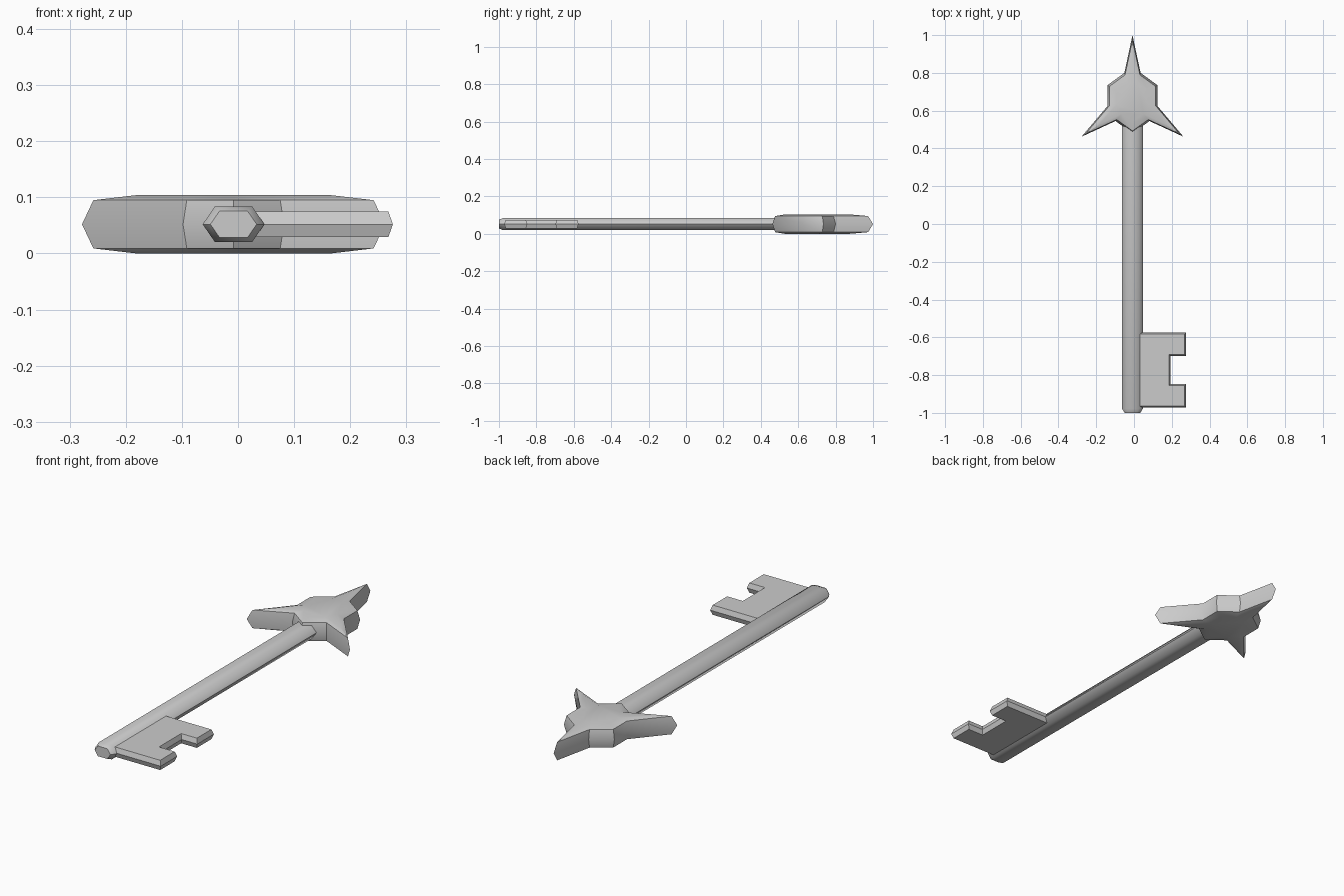
import bpy
import bmesh
from math import radians
from mathutils import Vector

if "Cube" in bpy.data.objects:
    bpy.data.objects.remove(bpy.data.objects["Cube"])

metal = bpy.data.materials.new("grey_metal")
metal.use_nodes = True
grey = (0.6, 0.6, 0.6, 1)
metal.diffuse_color = grey
metal.node_tree.nodes["Principled BSDF"].inputs["Base Color"].default_value = grey

AXIS_X = -0.008
MID_Z = 0.052


def loft(name, rings, angle):
    """Skin a stack of matching rings and cap both ends."""
    bm = bmesh.new()
    loops = [[bm.verts.new(p) for p in ring] for ring in rings]
    for a, b in zip(loops, loops[1:]):
        for i in range(len(a)):
            j = (i + 1) % len(a)
            bm.faces.new((a[i], a[j], b[j], b[i]))
    bm.faces.new(loops[0])
    bm.faces.new(loops[-1])
    bmesh.ops.recalc_face_normals(bm, faces=bm.faces)
    mesh = bpy.data.meshes.new(name)
    bm.to_mesh(mesh)
    bm.free()
    mesh.materials.append(metal)
    obj = bpy.data.objects.new(name, mesh)
    bpy.context.collection.objects.link(obj)
    bpy.ops.object.select_all(action="DESELECT")
    obj.select_set(True)
    bpy.context.view_layer.objects.active = obj
    bpy.ops.object.shade_smooth_by_angle(angle=radians(angle))
    return obj


# Hexagonal shaft with a chamfered end
half = [(0.055, 0), (0.033, 0.032), (-0.033, 0.032)]
hexagon = half + [(-x, -z) for x, z in half]
loft("shaft", [[(AXIS_X + x * s, y, MID_Z + z * s) for x, z in hexagon]
               for y, s in ((-1, 0.75), (-0.978, 1), (0.6, 1))], 60)

# Star-shaped handle: half outline mirrored, then stacked in tapering layers
side = [(0.043, 0.80), (0.132, 0.735), (0.132, 0.625), (0.27, 0.462), (0.09, 0.545)]
outline = [(0, 1.0)] + side + [(0, 0.48)] + [(-x, y) for x, y in reversed(side)]
layers = ((-0.052, 0.64), (-0.043, 0.925), (0, 1), (0.043, 0.925), (0.052, 0.64))
HEAD_Y = 0.65
loft("star_handle", [[(AXIS_X + x * s, HEAD_Y + (y - HEAD_Y) * s, MID_Z + z)
                      for x, y in outline] for z, s in layers], 40)

# Notched bit with a ridge around its edge
notch = [(0, -0.582), (0.268, -0.582), (0.268, -0.69), (0.186, -0.69),
         (0.186, -0.856), (0.268, -0.856), (0.268, -0.964), (0, -0.964)]


def grow(points, d):
    """Offset a clockwise right-angled outline outwards by d."""
    result = []
    for i, p in enumerate(points):
        p = Vector(p)
        before = (p - Vector(points[i - 1])).normalized()
        after = (Vector(points[(i + 1) % len(points)]) - p).normalized()
        shift = Vector((-before.y - after.y, before.x + after.x)) * d
        result.append(p + shift)
    return result


loft("bit", [[(p.x, p.y, MID_Z + z) for p in grow(notch, d)]
             for z, d in ((-0.023, 0), (0, 0.008), (0.023, 0))], 15)
